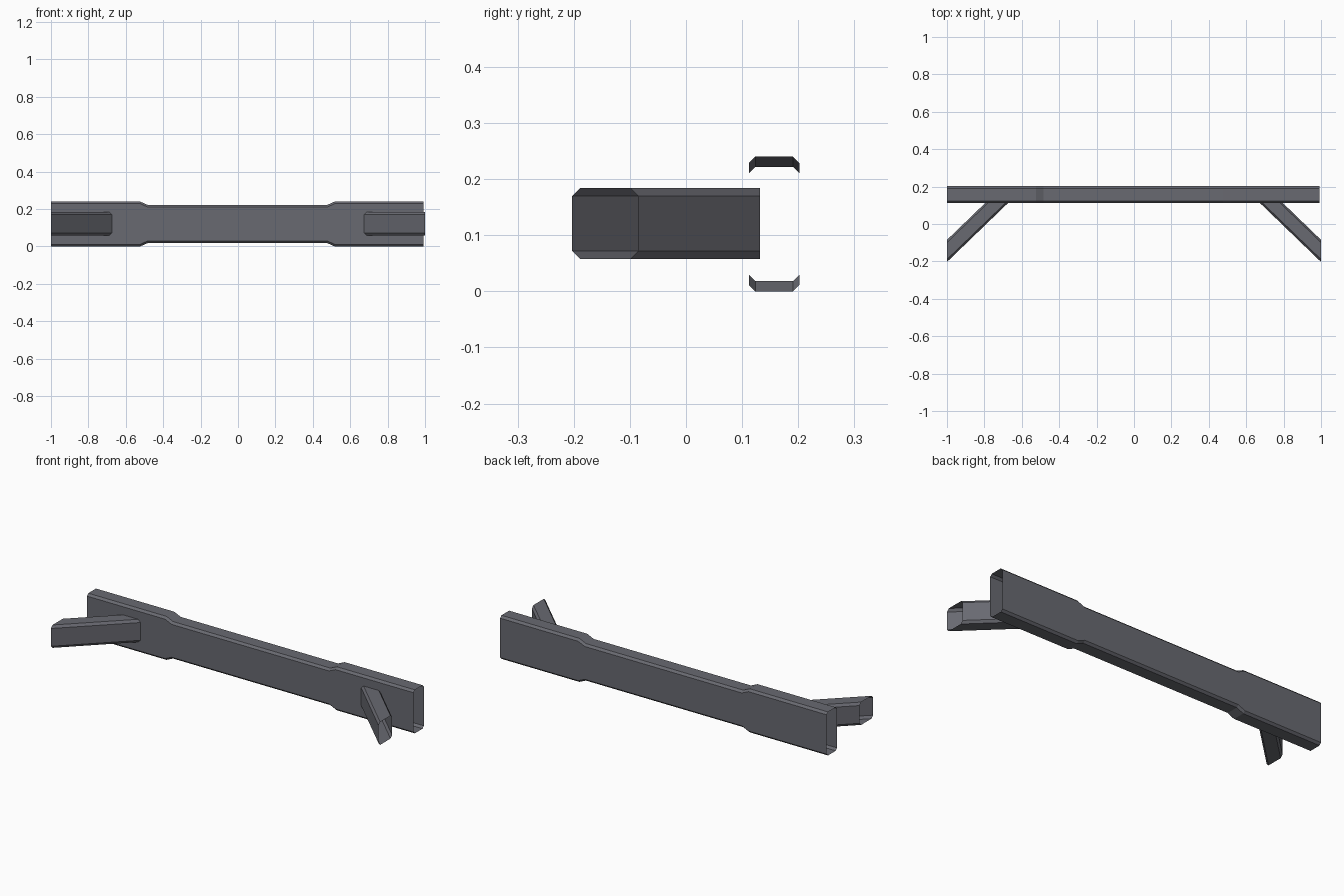
import bpy, bmesh

if "Cube" in bpy.data.objects:
    bpy.data.objects.remove(bpy.data.objects["Cube"])

mat = bpy.data.materials.new("dark grey steel")
mat.diffuse_color = (0.14, 0.143, 0.165, 1)
mat.use_nodes = True
mat.node_tree.nodes["Principled BSDF"].inputs["Base Color"].default_value = mat.diffuse_color


def section(a0, a1, z0, z1, c):
    """Chamfered rectangle as (a, z) points."""
    return [(a0 + c, z0), (a1 - c, z0), (a1, z0 + c), (a1, z1 - c),
            (a1 - c, z1), (a0 + c, z1), (a0, z1 - c), (a0, z0 + c)]


def tube(name, rings):
    """Open-ended flat shaded shell through a list of rings."""
    bm = bmesh.new()
    loops = [[bm.verts.new(p) for p in r] for r in rings]
    for a, b in zip(loops, loops[1:]):
        n = len(a)
        for i in range(n):
            j = (i + 1) % n
            bm.faces.new((a[i], a[j], b[j], b[i]))
    bmesh.ops.recalc_face_normals(bm, faces=bm.faces)
    me = bpy.data.meshes.new(name)
    bm.to_mesh(me)
    bm.free()
    me.materials.append(mat)
    ob = bpy.data.objects.new(name, me)
    bpy.context.collection.objects.link(ob)
    return ob


# main beam: tall ends, lower waist in the middle
stations = [(-1, 0), (-0.523, 0), (-0.483, 0.018), (0.477, 0.018),
            (0.517, 0), (0.993, 0)]
tube("cross_beam", [[(x, y, z) for y, z in section(0.112, 0.202, d, 0.24 - d, 0.0115)]
                    for x, d in stations])

# angled struts: outer end cut flat in x, inner end cut flat in y
SLOPE, Y_IN = 0.965, 0.132
profile = section(-0.203, -0.085, 0.058, 0.184, 0.014)
for name, s in (("left_strut", -1), ("right_strut", 1)):
    outer = [(s, y, z) for y, z in profile]
    inner = [(s * (1 - (Y_IN - y) / SLOPE), Y_IN, z) for y, z in profile]
    tube(name, [outer, inner])
